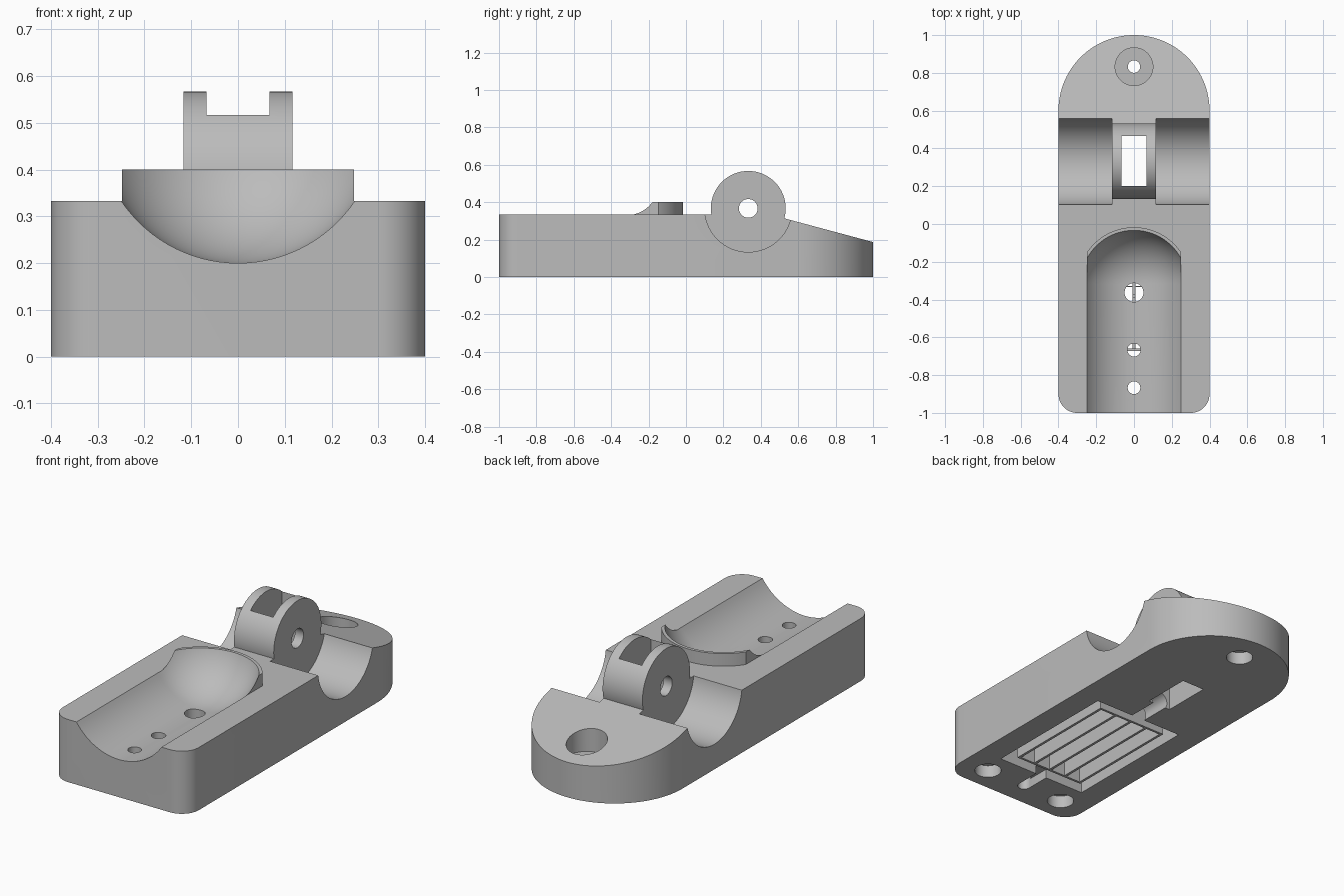
import bpy, bmesh, math
from mathutils import Matrix

if "Cube" in bpy.data.objects:
    bpy.data.objects.remove(bpy.data.objects["Cube"], do_unlink=True)

grey = bpy.data.materials.new("plain grey")
grey.use_nodes = True
grey.diffuse_color = (0.5, 0.5, 0.5, 1)
grey.node_tree.nodes["Principled BSDF"].inputs["Base Color"].default_value = (0.5, 0.5, 0.5, 1)


def finish(name, bm):
    bmesh.ops.recalc_face_normals(bm, faces=bm.faces)
    mesh = bpy.data.meshes.new(name)
    bm.to_mesh(mesh)
    bm.free()
    mesh.materials.append(grey)
    ob = bpy.data.objects.new(name, mesh)
    bpy.context.collection.objects.link(ob)
    return ob


def prism(name, pts, lo, hi, axis="Z"):
    """Extrude a 2D outline along one axis."""
    place = {"X": lambda u, v, h: (h, u, v),
             "Y": lambda u, v, h: (u, h, v),
             "Z": lambda u, v, h: (u, v, h)}[axis]
    bm = bmesh.new()
    low = [bm.verts.new(place(u, v, lo)) for u, v in pts]
    high = [bm.verts.new(place(u, v, hi)) for u, v in pts]
    bm.faces.new(low)
    bm.faces.new(high)
    for i in range(len(pts)):
        j = (i + 1) % len(pts)
        bm.faces.new((low[i], low[j], high[j], high[i]))
    return finish(name, bm)


def arc(cx, cy, r, start, end, n):
    angles = [math.radians(start + (end - start) * i / n) for i in range(n + 1)]
    return [(cx + r * math.cos(a), cy + r * math.sin(a)) for a in angles]


def circle(cx, cy, r, n=64):
    return arc(cx, cy, r, 0, 360, n)[:-1]


def rect(x0, x1, y0, y1):
    return [(x0, y0), (x1, y0), (x1, y1), (x0, y1)]


def combine(target, tool, operation="DIFFERENCE"):
    mod = target.modifiers.new("combine", "BOOLEAN")
    mod.operation = operation
    mod.solver = "EXACT"
    mod.object = tool
    bpy.context.view_layer.update()
    with bpy.context.temp_override(object=target, active_object=target):
        bpy.ops.object.modifier_apply(modifier=mod.name)
    bpy.data.objects.remove(tool, do_unlink=True)


def trough_cutter():
    """Round channel along y with a ball-shaped rear end."""
    bm = bmesh.new()
    bmesh.ops.create_uvsphere(bm, u_segments=96, v_segments=48, radius=0.301,
                              matrix=Matrix.Rotation(math.pi / 2, 4, "X"))
    front = [v for v in bm.verts if v.co.y < -0.001]
    bmesh.ops.delete(bm, geom=front, context="VERTS")
    rim = [e for e in bm.edges if e.is_boundary]
    new = bmesh.ops.extrude_edge_only(bm, edges=rim)["geom"]
    bmesh.ops.translate(bm, vec=(0, -1, 0),
                        verts=[g for g in new if isinstance(g, bmesh.types.BMVert)])
    bmesh.ops.holes_fill(bm, edges=[e for e in bm.edges if e.is_boundary], sides=0)
    bmesh.ops.translate(bm, vec=(0, -0.317, 0.501), verts=bm.verts)
    return finish("trough_cutter", bm)


# Base block: rounded front corners, semicircular rear, sloped rear top
outline = (arc(0.3, -0.9, 0.1, -90, 0, 12) + arc(0, 0.6, 0.4, 0, 180, 72)
           + arc(-0.3, -0.9, 0.1, 180, 270, 12))
base = prism("base", outline, 0, 0.333)
combine(base, prism("slope", [(0.2, 0.401), (1.1, 0.16), (1.1, 0.6), (0.2, 0.6)],
                    -0.6, 0.6, "X"))

# Raised collar behind the trough, then the trough itself
side = math.degrees(math.acos(0.248 / 0.3))
collar = [(0.248, -0.32)] + arc(0, -0.317, 0.3, side, 180 - side, 40) + [(-0.248, -0.32)]
combine(base, prism("collar", collar, 0.25, 0.4), "UNION")
combine(base, trough_cutter())

# Hinge hub, with a clearance groove on each side
combine(base, prism("hub", circle(0.333, 0.367, 0.2, 96), -0.15, 0.15, "X"), "UNION")
for lo, hi in ((-0.6, -0.117), (0.117, 0.6)):
    combine(base, prism("groove", circle(0.333, 0.367, 0.2333, 96), lo, hi, "X"))
combine(base, prism("axle_hole", circle(0.333, 0.367, 0.05, 48), -0.3, 0.3, "X"))
combine(base, prism("hub_slot", rect(-0.067, 0.067, 0.2, 0.467), -0.1, 0.7))

# Underside pocket and the cable channels at both of its ends
combine(base, prism("pocket", rect(-0.267, 0.267, -0.733, 0.033), -0.1, 0.133))
combine(base, prism("rear_channel", circle(0, 0.03, 0.05, 32), 0, 0.25, "Y"))
combine(base, prism("front_channel",
                    arc(0, -0.867, 0.033, 180, 360, 16) + [(0.033, -0.7), (-0.033, -0.7)],
                    -0.1, 0.05))

# Vertical holes: trough holes, rear counterbore and foot recesses
for y, r, lo, hi in ((-0.867, 0.0335, -0.1, 0.3), (-0.667, 0.035, 0.1, 0.3),
                     (-0.363, 0.05, 0.1, 0.3), (0.833, 0.033, -0.1, 0.4),
                     (0.833, 0.1, 0.133, 0.5), (0.833, 0.067, -0.1, 0.067)):
    combine(base, prism("hole", circle(0, y, r, 48), lo, hi))
for x in (-0.24, 0.24):
    combine(base, prism("foot_recess", circle(x, -0.867, 0.067, 48), -0.1, 0.067))

# Thin lattice inside the pocket: long ribs, end walls and small teeth
for i in range(-2, 3):
    x = i * 0.1
    prism("lattice_rib", rect(x - 0.007, x + 0.007, -0.667, -0.03), 0.003, 0.115)
    for k in range(8):
        y = -0.63 + k * 0.08
        prism("lattice_tooth", rect(x - 0.007, x + 0.007, y, y + 0.02), 0.115, 0.133)
for y in (-0.673, -0.03):
    prism("lattice_end_wall", rect(-0.207, 0.207, y, y + 0.013), 0.003, 0.125)
prism("lattice_cross_bar", rect(-0.2, 0.2, -0.334, -0.328), 0.09, 0.115)

# Smooth the round surfaces, keep the edges crisp
bpy.ops.object.select_all(action="DESELECT")
base.select_set(True)
bpy.context.view_layer.objects.active = base
bpy.ops.object.shade_smooth_by_angle(angle=math.radians(25))
